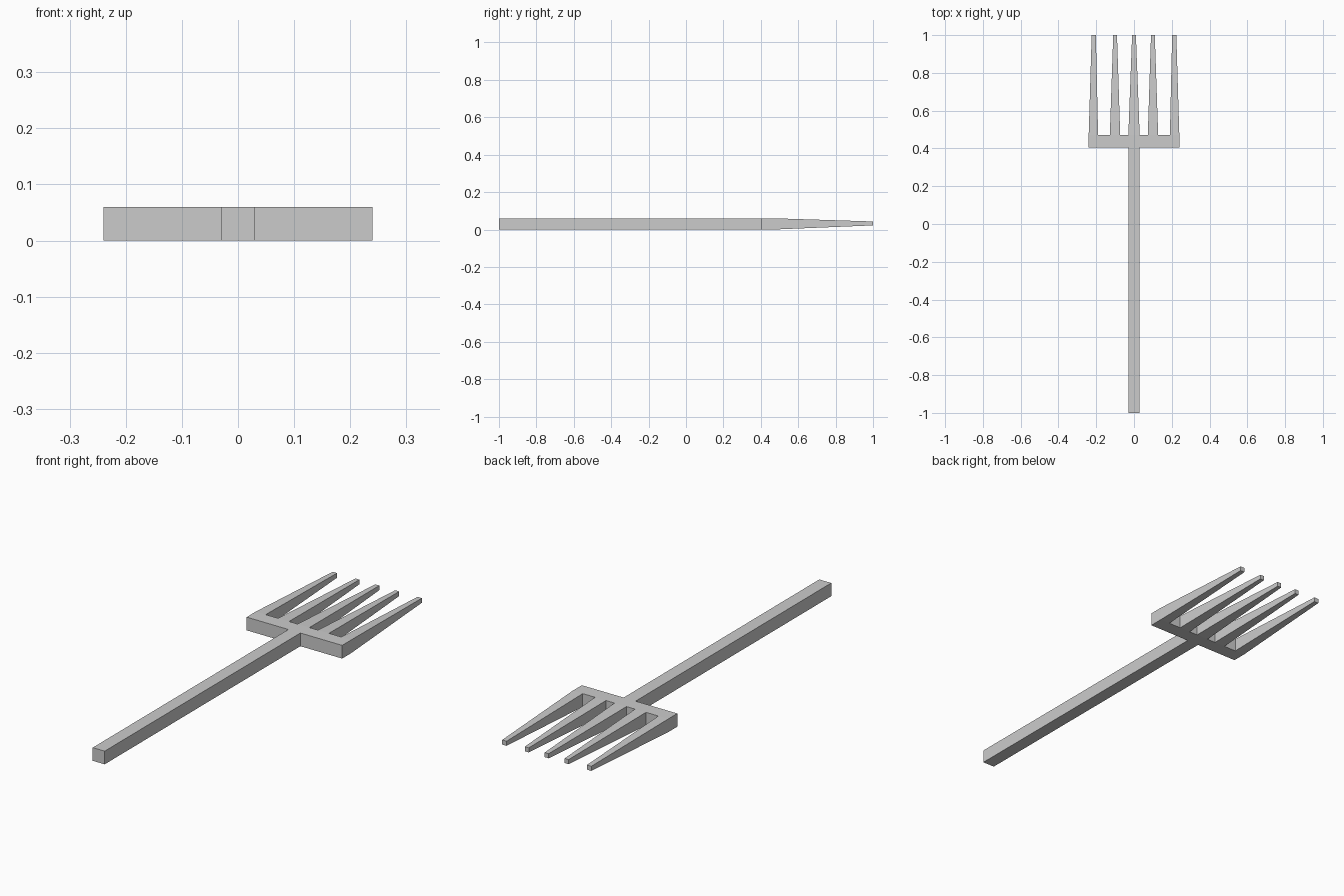
import bpy, bmesh

if "Cube" in bpy.data.objects:
    bpy.data.objects.remove(bpy.data.objects["Cube"])


def frustum(name, y0, y1, a, b):
    """Rectangular bar along y; a and b are (x0, x1, z0, z1) at each end."""
    bm = bmesh.new()
    rings = []
    for y, (x0, x1, z0, z1) in ((y0, a), (y1, b)):
        rings.append([bm.verts.new(p) for p in
                      ((x0, y, z0), (x1, y, z0), (x1, y, z1), (x0, y, z1))])
    near, far = rings
    bm.faces.new(near)
    bm.faces.new(far[::-1])
    for i in range(4):
        j = (i + 1) % 4
        bm.faces.new((near[i], far[i], far[j], near[j]))
    bmesh.ops.recalc_face_normals(bm, faces=bm.faces)
    mesh = bpy.data.meshes.new(name)
    bm.to_mesh(mesh)
    bm.free()
    obj = bpy.data.objects.new(name, mesh)
    bpy.context.collection.objects.link(obj)
    return obj


T = 0.06  # stock thickness

# Handle and crossbar
frustum("handle", -1, 0.405, (-0.03, 0.03, 0, T), (-0.03, 0.03, 0, T))
frustum("crossbar", 0.405, 0.47, (-0.24, 0.24, 0, T), (-0.24, 0.24, 0, T))

# Tapered tines: base x range and tip x range
centre = ((-0.03, 0.03), (-0.01, 0.01))
inner = ((0.073, 0.128), (0.09, 0.11))
outer = ((0.19, 0.24), (0.202, 0.224))


def tine(name, base, tip):
    frustum(name, 0.47, 1, (*base, 0, T), (*tip, 0.022, 0.043))


tine("centre_tine", *centre)
for label, (base, tip) in (("inner", inner), ("outer", outer)):
    tine(label + "_tine_right", base, tip)
    tine(label + "_tine_left", *[(-r[1], -r[0]) for r in (base, tip)])
